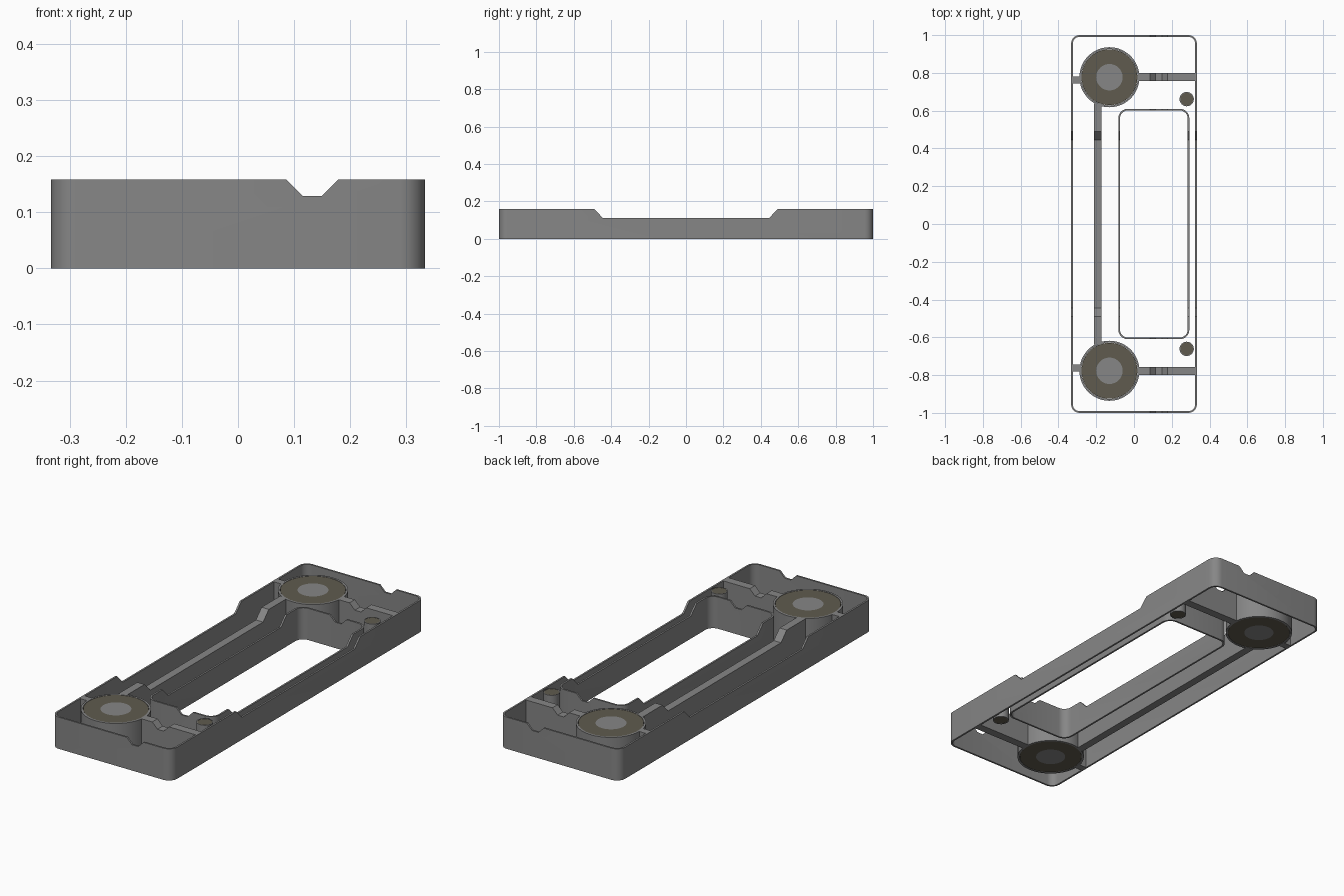
import bpy, bmesh, math
from mathutils import Vector

if "Cube" in bpy.data.objects:
    bpy.data.objects.remove(bpy.data.objects["Cube"])

H = 0.158  # overall height


def material(name, rgb):
    m = bpy.data.materials.new(name)
    m.diffuse_color = (*rgb, 1)
    m.use_nodes = True
    m.node_tree.nodes["Principled BSDF"].inputs["Base Color"].default_value = m.diffuse_color
    return m


GREY = material("frame grey", (0.24, 0.24, 0.24))
BROWN = material("magnet brown", (0.115, 0.105, 0.077))


def finish(name, bm, mat):
    bmesh.ops.recalc_face_normals(bm, faces=bm.faces[:])
    me = bpy.data.meshes.new(name)
    bm.to_mesh(me)
    bm.free()
    if mat:
        me.materials.append(mat)
    ob = bpy.data.objects.new(name, me)
    bpy.context.collection.objects.link(ob)
    return ob


def smooth(ob):
    for p in ob.data.polygons:
        p.use_smooth = True
    ob.data.set_sharp_from_angle(angle=math.radians(30))
    return ob


def circle(cx, cy, r, n=48):
    return [(cx + r * math.cos(2 * math.pi * i / n), cy + r * math.sin(2 * math.pi * i / n)) for i in range(n)]


def rounded_rect(x0, x1, y0, y1, r, n=6):
    pts = []
    for k, (cx, cy) in enumerate([(x1 - r, y1 - r), (x0 + r, y1 - r), (x0 + r, y0 + r), (x1 - r, y0 + r)]):
        for i in range(n + 1):
            a = math.pi / 2 * (k + i / n)
            pts.append((cx + r * math.cos(a), cy + r * math.sin(a)))
    return pts


def wall(name, outer, inner, z0, z1, mat):
    """Closed wall between two matching outlines."""
    bm = bmesh.new()
    loops = [[bm.verts.new((x, y, z)) for x, y in pts]
             for pts, z in ((outer, z0), (outer, z1), (inner, z1), (inner, z0))]
    n = len(outer)
    for k in range(4):
        a, b = loops[k], loops[(k + 1) % 4]
        for i in range(n):
            j = (i + 1) % n
            bm.faces.new((a[i], a[j], b[j], b[i]))
    return finish(name, bm, mat)


def prism(name, pts, vec, mat):
    """Profile of 3D points pushed along a vector."""
    bm = bmesh.new()
    f = bm.faces.new([bm.verts.new(p) for p in pts])
    ext = bmesh.ops.extrude_face_region(bm, geom=[f], use_keep_orig=True)
    moved = [v for v in ext["geom"] if isinstance(v, bmesh.types.BMVert)]
    bmesh.ops.translate(bm, verts=moved, vec=Vector(vec))
    return finish(name, bm, mat)


def box(name, x0, x1, y0, y1):
    return prism(name, [(x0, y0, 0), (x1, y0, 0), (x1, y1, 0), (x0, y1, 0)], (0, 0, H), GREY)


def disc(name, cx, cy, r, z0, z1, mat, n=48):
    return smooth(prism(name, [(x, y, z0) for x, y in circle(cx, cy, r, n)], (0, 0, z1 - z0), mat))


def cut(ob, *cutters):
    for c in cutters:
        m = ob.modifiers.new("notch", 'BOOLEAN')
        m.operation, m.solver, m.object = 'DIFFERENCE', 'EXACT', c
    dg = bpy.context.evaluated_depsgraph_get()
    me = bpy.data.meshes.new_from_object(ob.evaluated_get(dg))
    ob.modifiers.clear()
    ob.data = me
    me.materials.clear()
    me.materials.append(GREY)
    return smooth(ob)


# Notch cutters: wide recess along the sides, small cable notch on the ends
side_cut = prism("side_cutter", [(-0.5, -0.445, 0.112), (-0.5, 0.445, 0.112),
                                 (-0.5, 0.535, 0.204), (-0.5, -0.535, 0.204)], (1, 0, 0), None)
end_cut = prism("end_cutter", [(0.115, -1.1, 0.129), (0.149, -1.1, 0.129),
                               (0.207, -1.1, 0.187), (0.057, -1.1, 0.187)], (0, 2.2, 0), None)

# Outer and inner frame walls
outer = wall("outer_wall", rounded_rect(-0.333, 0.333, -1, 1, 0.045),
             rounded_rect(-0.324, 0.324, -0.991, 0.991, 0.036), 0, H, GREY)
cut(outer, side_cut, end_cut)
inner = wall("inner_wall", rounded_rect(-0.083, 0.293, -0.61, 0.61, 0.05),
             rounded_rect(-0.074, 0.284, -0.601, 0.601, 0.041), 0, H, GREY)
cut(inner, side_cut, end_cut)

# Long rib between the two large magnet holders
cut(box("long_rib", -0.213, -0.173, -0.637, 0.637), side_cut)

for s, tag in ((-1, "front"), (1, "back")):
    # Ribs from the holder to the side walls
    cut(box(tag + "_cross_rib", 0.022, 0.328, s * 0.778 - 0.021, s * 0.778 + 0.021), end_cut)
    box(tag + "_short_rib", -0.328, -0.281, s * 0.763 - 0.018, s * 0.763 + 0.018)
    # Large ring magnet in its holder with a centre post
    cx, cy = -0.13, s * 0.777
    smooth(wall(tag + "_holder", circle(cx, cy, 0.159), circle(cx, cy, 0.149), 0, H, GREY))
    smooth(wall(tag + "_ring_magnet", circle(cx, cy, 0.148), circle(cx, cy, 0.07), 0.001, H - 0.001, BROWN))
    disc(tag + "_centre_post", cx, cy, 0.07, 0.001, H - 0.001, GREY)
    # Small magnet peg
    px, py = 0.279, s * 0.661
    smooth(wall(tag + "_peg_sleeve", circle(px, py, 0.038, 24), circle(px, py, 0.034, 24), 0, H, GREY))
    disc(tag + "_peg_magnet", px, py, 0.034, 0.001, H - 0.001, BROWN, 24)

for c in (side_cut, end_cut):
    bpy.data.objects.remove(c, do_unlink=True)
